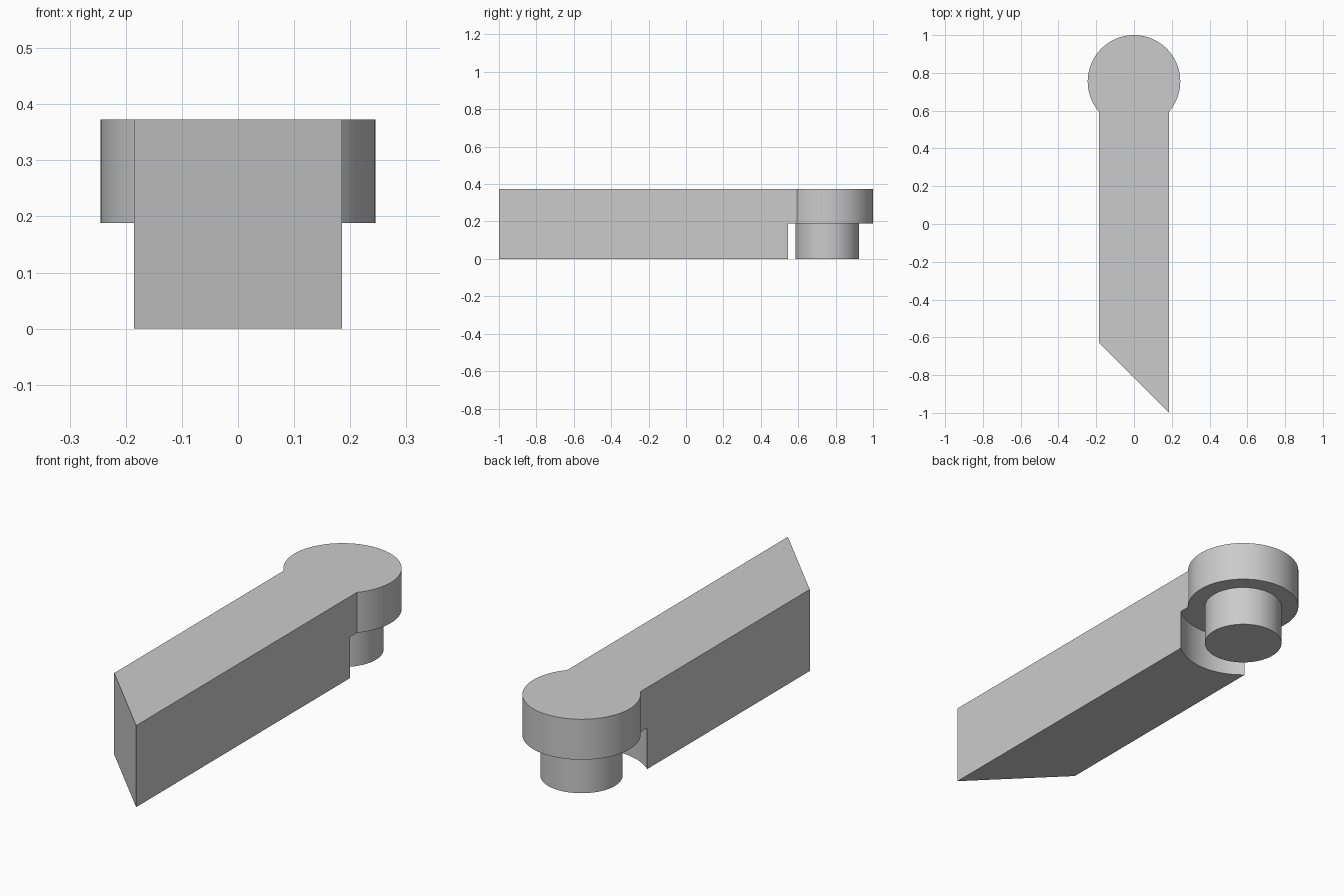
import bpy, bmesh, math

cube = bpy.data.objects.get("Cube")
if cube:
    bpy.data.objects.remove(cube, do_unlink=True)

HALF_W, TOP, STEP = 0.185, 0.373, 0.188
HEAD_Y, HEAD_R, PIN_R, GAP_R = 0.755, 0.245, 0.17, 0.28

grey = bpy.data.materials.new("plain grey")
grey.use_nodes = True
color = (0.6, 0.6, 0.6, 1)
grey.diffuse_color = color
grey.node_tree.nodes["Principled BSDF"].inputs["Base Color"].default_value = color


def arc(radius, start, end, steps):
    """Points along an arc about the head centre."""
    angles = [start + (end - start) * i / steps for i in range(steps + 1)]
    return [(radius * math.cos(a), HEAD_Y + radius * math.sin(a)) for a in angles]


def prism(name, outline, z0, z1):
    """Extrude a closed outline between two heights."""
    bm = bmesh.new()
    face = bm.faces.new([bm.verts.new((x, y, z0)) for x, y in outline])
    up = bmesh.ops.extrude_face_region(bm, geom=[face])["geom"]
    verts = [v for v in up if isinstance(v, bmesh.types.BMVert)]
    bmesh.ops.translate(bm, verts=verts, vec=(0, 0, z1 - z0))
    bmesh.ops.recalc_face_normals(bm, faces=bm.faces)
    mesh = bpy.data.meshes.new(name)
    bm.to_mesh(mesh)
    bm.free()
    mesh.materials.append(grey)
    obj = bpy.data.objects.new(name, mesh)
    bpy.context.collection.objects.link(obj)
    return obj


# Arm with mitred front end and round head
neck = math.acos(HALF_W / HEAD_R)
outline = [(-HALF_W, -0.63), (HALF_W, -1.0)] + arc(HEAD_R, -neck, math.pi + neck, 96)
arm = prism("arm", outline, 0, TOP)

# Round clearance under the head
cutter = prism("clearance_cutter", arc(GAP_R, 0, math.tau, 128)[:-1], -0.1, STEP)
cutter.hide_render = True
cut = arm.modifiers.new("clearance", "BOOLEAN")
cut.operation = "DIFFERENCE"
cut.solver = "EXACT"
cut.object = cutter
bpy.context.view_layer.objects.active = arm
bpy.ops.object.modifier_apply(modifier=cut.name)
bpy.data.objects.remove(cutter, do_unlink=True)

# Pivot pin below the head
pin = prism("pivot_pin", arc(PIN_R, 0, math.tau, 96)[:-1], 0, STEP)

# Smooth round walls, sharp edges
for obj in (arm, pin):
    bpy.ops.object.select_all(action="DESELECT")
    obj.select_set(True)
    bpy.context.view_layer.objects.active = obj
    bpy.ops.object.shade_smooth_by_angle(angle=math.radians(30))
